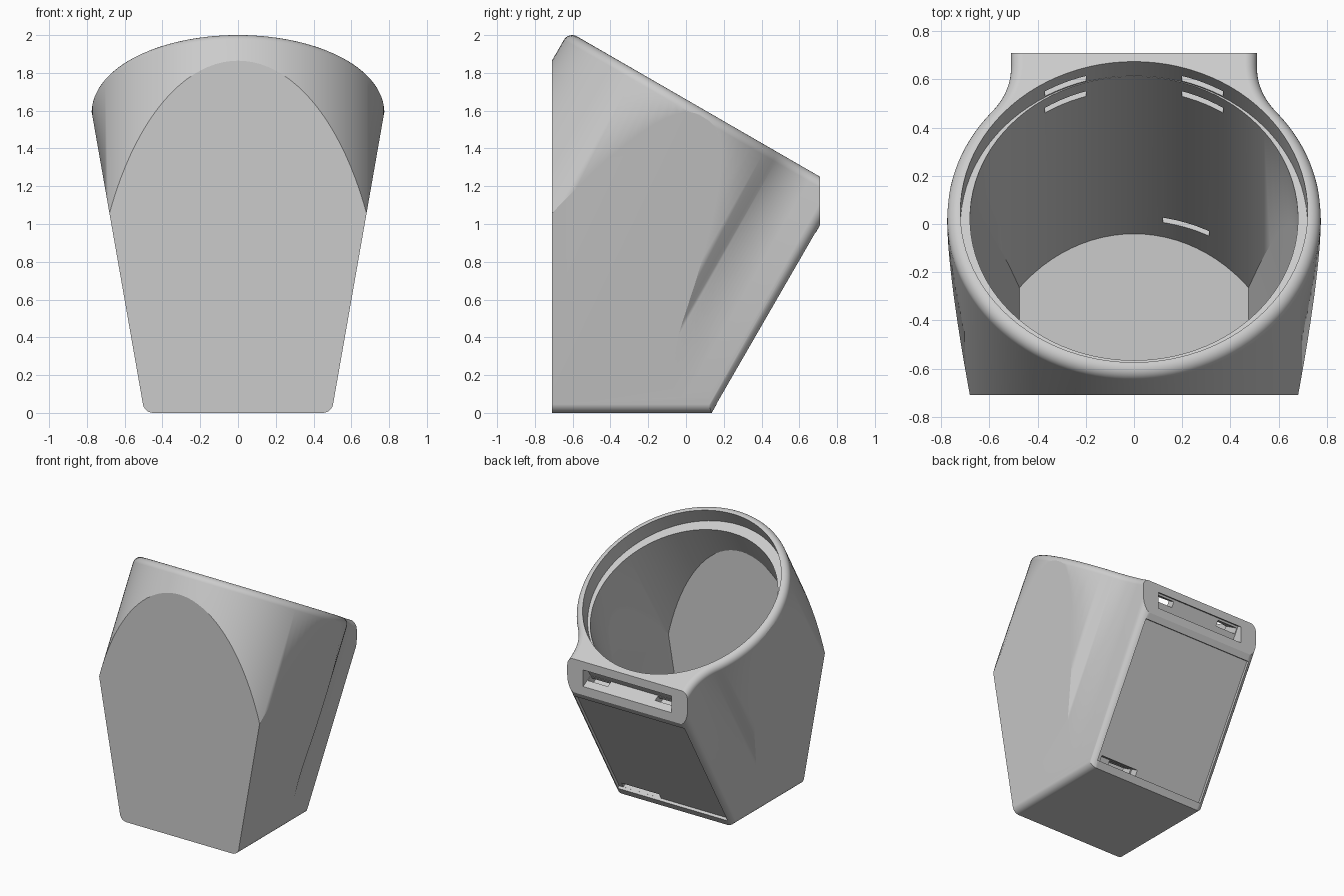
import bpy, bmesh
from math import sin, cos, pi, radians, atan2
from mathutils import Matrix

cube = bpy.data.objects.get("Cube")
if cube:
    bpy.data.objects.remove(cube, do_unlink=True)

# Tilted frame: origin at the mouth centre, local z along the mouth axis
TILT = Matrix.Translation((0, 0.05, 1.631)) @ Matrix.Rotation(radians(-30), 4, 'X')
# Upright frame for profiles drawn from the front and extruded along y
UPRIGHT = Matrix.Rotation(radians(90), 4, 'X')

grey = bpy.data.materials.new("light_grey")
grey.use_nodes = True
grey.diffuse_color = (0.6, 0.6, 0.6, 1)
grey.node_tree.nodes["Principled BSDF"].inputs["Base Color"].default_value = (0.6, 0.6, 0.6, 1)


def arc(cx, cy, r, a, b, n):
    return [(cx + r * cos(a + (b - a) * i / n), cy + r * sin(a + (b - a) * i / n))
            for i in range(n + 1)]


def prism(name, outline, low, high, matrix, rim=0):
    """Extrude a closed outline along local z, with an optional rounded top rim."""
    bm = bmesh.new()
    base = bm.faces.new([bm.verts.new((x, y, low)) for x, y in outline])
    out = bmesh.ops.extrude_face_region(bm, geom=[base])
    top = [v for v in out["geom"] if isinstance(v, bmesh.types.BMVert)]
    bmesh.ops.translate(bm, verts=top, vec=(0, 0, high - low))
    bmesh.ops.recalc_face_normals(bm, faces=bm.faces)
    if rim:
        ring = set(top)
        edges = [e for e in bm.edges if set(e.verts) <= ring]
        bmesh.ops.bevel(bm, geom=edges, offset=rim, segments=6, profile=0.5,
                        affect='EDGES', clamp_overlap=False)
    bm.transform(matrix)
    bmesh.ops.recalc_face_normals(bm, faces=bm.faces)
    mesh = bpy.data.meshes.new(name)
    bm.to_mesh(mesh)
    bm.free()
    mesh.materials.append(grey)
    obj = bpy.data.objects.new(name, mesh)
    bpy.context.collection.objects.link(obj)
    return obj


def box(name, x0, x1, v0, v1, w0, w1):
    return prism(name, [(x0, v0), (x1, v0), (x1, v1), (x0, v1)], w0, w1, TILT)


def combine(target, tool, operation):
    """Apply a boolean and discard the tool."""
    mod = target.modifiers.new("cut", 'BOOLEAN')
    mod.operation = operation
    mod.solver = 'EXACT'
    mod.object = tool
    bpy.context.view_layer.objects.active = target
    bpy.ops.object.modifier_apply(modifier=mod.name)
    bpy.data.objects.remove(tool, do_unlink=True)


def mirrored(half):
    return half + [(-x, y) for x, y in reversed(half) if x > 1e-5]


def circle(cy, r, n=96):
    return arc(0, cy, r, 0, 2 * pi, n)[:-1]


def taper(name, half_width, floor, front, back, r):
    """Upright wedge that widens upward, with rounded lower edges."""
    slope = 0.172
    half = arc(half_width - r, floor + r, r, -pi / 2, -atan2(slope, 1), 6) if r else [(half_width, floor)]
    half.append((half_width + slope * (2.6 - floor), 2.6))
    return prism(name, mirrored(half), -back, -front, UPRIGHT)


# Outer shell: round mouth blended into a rear block, run along the tilted axis
R, BLOCK, START, BACK, CORNER = 0.775, 0.51, 0.72, 0.89, 0.06
fillet = (BLOCK**2 + START**2 - R**2) / (2 * (R - BLOCK))
phi = atan2(START, BLOCK + fillet)
half = arc(0, 0, R, -pi / 2, phi, 44)
half += arc(BLOCK + fillet, START, fillet, phi + pi, pi, 12)[1:]
half += arc(BLOCK - CORNER, BACK - CORNER, CORNER, 0, pi / 2, 6)
half[0] = (0, -R)
body = prism("holder_body", mirrored(half), -2.4, 0, TILT, rim=0.05)
combine(body, taper("outer_taper", 0.504, 0, -0.71, 0.71, 0.055), 'INTERSECT')

# Hollow interior with flat front, sides and floor
cavity = prism("cavity", circle(0.039, 0.68), -2.4, 0.03, TILT)
combine(cavity, taper("inner_taper", 0.475, 0.036, -0.67, 1.2, 0), 'INTERSECT')
combine(body, cavity, 'DIFFERENCE')

# Stepped seat inside the mouth
combine(body, prism("mouth_seat", circle(0, 0.72), -0.12, 0.2, TILT), 'DIFFERENCE')

# Rear panel recess, rear window and cable opening
combine(body, box("panel_recess", -0.465, 0.465, 0.868, 1.1, -1.315, -0.27), 'DIFFERENCE')
combine(body, box("rear_window", -0.375, 0.375, 0.755, 1.1, -0.165, -0.055), 'DIFFERENCE')
combine(body, box("cable_opening", 0.12, 0.31, 0.55, 1.0, -1.314, -1.274), 'DIFFERENCE')
combine(body, box("cable_channel", 0.11, 0.43, 0.80, 1.0, -1.3145, -1.27), 'DIFFERENCE')

# Paired clip slots on both sides of the rear wall
for side in (-1, 1):
    x0, x1 = sorted((side * 0.2, side * 0.37))
    for floor in (-0.235, -0.112):
        combine(body, box("clip_slot", x0, x1, 0.55, 0.79, floor, floor + 0.042), 'DIFFERENCE')
    combine(body, box("clip_well", x0, x1, 0.757, 0.80, -0.234, -0.1), 'DIFFERENCE')

# Smooth rounded surfaces, crisp edges elsewhere
bpy.ops.object.select_all(action='DESELECT')
body.select_set(True)
bpy.context.view_layer.objects.active = body
bpy.ops.object.shade_smooth_by_angle(angle=radians(30))
weighted = body.modifiers.new("even_shading", 'WEIGHTED_NORMAL')
weighted.keep_sharp = True
